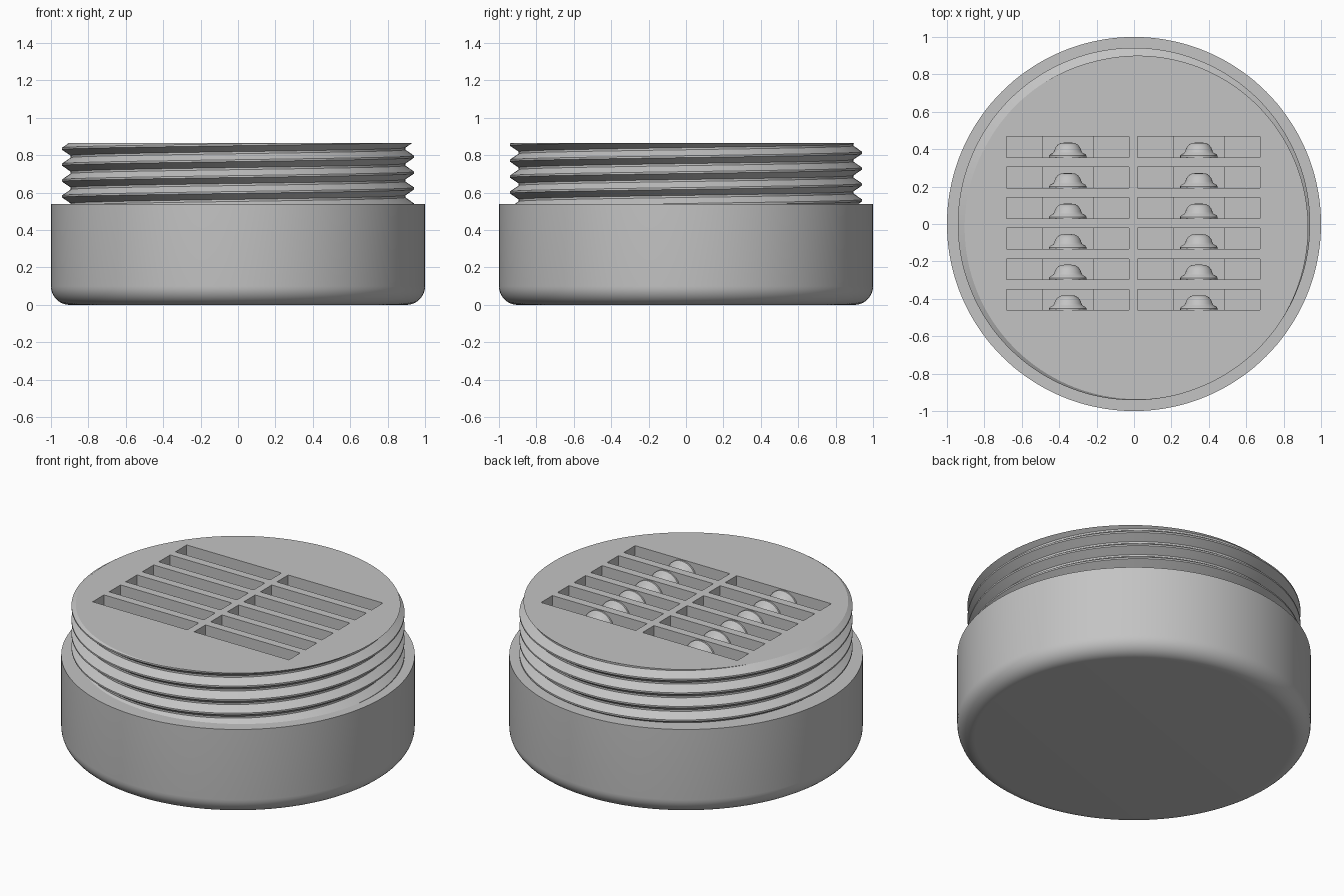
import bpy, bmesh, math
from mathutils import Matrix

if "Cube" in bpy.data.objects:
    bpy.data.objects.remove(bpy.data.objects["Cube"])

SEGS = 144
TOP, LEDGE = 0.865, 0.54
PITCH = 0.085
CREST, ROOT = 0.942, 0.895        # thread radii
FLAT, FOOT = 0.005, 0.037         # half widths of crest and of whole ridge
FILLET = 0.1

grey = bpy.data.materials.new("light grey")
grey.use_nodes = True
grey.diffuse_color = (0.55, 0.55, 0.55, 1)
grey.node_tree.nodes["Principled BSDF"].inputs["Base Color"].default_value = grey.diffuse_color


def finish(name, bm):
    """Turn a bmesh into a named object."""
    bmesh.ops.recalc_face_normals(bm, faces=bm.faces)
    mesh = bpy.data.meshes.new(name)
    bm.to_mesh(mesh)
    bm.free()
    mesh.materials.append(grey)
    obj = bpy.data.objects.new(name, mesh)
    bpy.context.collection.objects.link(obj)
    return obj


def activate(obj):
    bpy.ops.object.select_all(action="DESELECT")
    obj.select_set(True)
    bpy.context.view_layer.objects.active = obj


def skin(bm, columns):
    """Join neighbouring point columns with quads."""
    cols = [[bm.verts.new(p) for p in col] for col in columns]
    for a, b in zip(cols, cols[1:]):
        for i in range(len(a) - 1):
            bm.faces.new((a[i], b[i], b[i + 1], a[i + 1]))
    bmesh.ops.remove_doubles(bm, verts=bm.verts, dist=1e-5)
    bmesh.ops.holes_fill(bm, edges=[e for e in bm.edges if e.is_boundary], sides=0)


def crest_height(angle):
    return 0.835 + PITCH * (angle - math.pi) / math.tau


def thread_radius(angle, z):
    d = (z - crest_height(angle)) % PITCH
    d = min(d, PITCH - d)
    t = min(max((d - FLAT) / (FOOT - FLAT), 0), 1)
    return CREST + (ROOT - CREST) * t


# Body: filleted cup, ledge and helical screw thread in one skin
def body_column(angle):
    rz = []
    for i in range(11):
        a = math.pi / 2 * i / 10
        rz.append((1 - FILLET + FILLET * math.sin(a), FILLET - FILLET * math.cos(a)))
    rz.append((1, LEDGE))
    for turn in range(-6, 3):
        for offset in (-FLAT, FLAT, FOOT, PITCH - FOOT):
            z = crest_height(angle) + turn * PITCH + offset
            z = min(max(z, LEDGE), TOP)
            rz.append((thread_radius(angle, z), z))
    return [(r * math.cos(angle), r * math.sin(angle), z) for r, z in rz]


bm = bmesh.new()
skin(bm, [body_column(math.tau * i / SEGS) for i in range(SEGS + 1)])
body = finish("threaded_body", bm)

# Slot cutters: wide slot with a deeper notch in the middle
SLOT_X = (-0.354, 0.347)
SLOT_Y = [0.411 - 0.1632 * i for i in range(6)]
HALF_LEN, HALF_WID, HALF_NOTCH = 0.327, 0.056, 0.136
FLOOR, NOTCH = 0.42, 0.34

half = [(HALF_NOTCH, NOTCH), (HALF_NOTCH, FLOOR), (HALF_LEN, FLOOR), (HALF_LEN, 1)]
outline = half + [(-x, z) for x, z in reversed(half)]
bm = bmesh.new()
for cx in SLOT_X:
    for cy in SLOT_Y:
        face = bm.faces.new([bm.verts.new((cx + x, cy - HALF_WID, z)) for x, z in outline])
        new = bmesh.ops.extrude_face_region(bm, geom=[face], use_keep_orig=True)["geom"]
        moved = [g for g in new if isinstance(g, bmesh.types.BMVert)]
        bmesh.ops.translate(bm, verts=moved, vec=(0, 2 * HALF_WID, 0))
cutter = finish("slot_cutter", bm)
cutter.hide_render = True

cut = body.modifiers.new("slots", "BOOLEAN")
cut.operation = "DIFFERENCE"
cut.solver = "EXACT"
cut.object = cutter
activate(body)
bpy.ops.object.modifier_apply(modifier=cut.name)
bpy.data.objects.remove(cutter)
bpy.ops.object.shade_smooth_by_angle(angle=math.radians(30))

# Retaining buttons: stepped domes on the front wall of each slot
button = [(0.1, -0.01), (0.1, 0.01), (0.094, 0.018), (0.078, 0.026), (0.073, 0.035),
          (0.067, 0.052), (0.055, 0.068), (0.04, 0.077), (0.02, 0.08)]
bm = bmesh.new()
for cx in SLOT_X:
    for cy in SLOT_Y:
        part = bmesh.new()
        skin(part, [[(r * math.cos(a), y, r * math.sin(a)) for r, y in button]
                    for a in (math.tau * i / 32 for i in range(33))])
        part.transform(Matrix.Translation((cx, cy - HALF_WID, TOP - 0.105)))
        temp = bpy.data.meshes.new("temp")
        part.to_mesh(temp)
        part.free()
        bm.from_mesh(temp)
        bpy.data.meshes.remove(temp)
buttons = finish("slot_buttons", bm)
activate(buttons)
bpy.ops.object.shade_smooth_by_angle(angle=math.radians(35))
